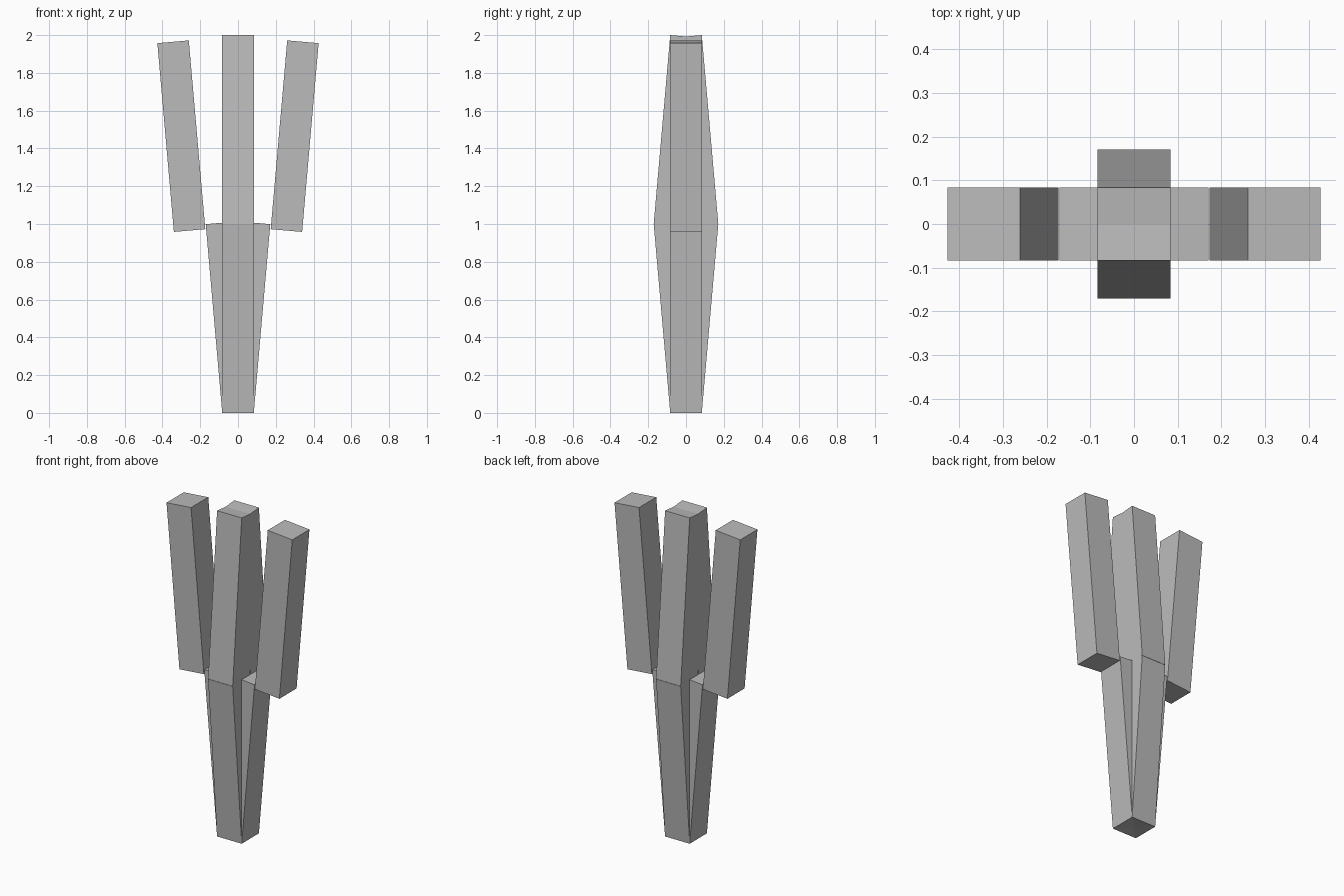
import bpy
import math
from mathutils import Matrix

if "Cube" in bpy.data.objects:
    bpy.data.objects.remove(bpy.data.objects["Cube"])

WIDTH, LENGTH, TILT = 0.167, 1.003, math.radians(5)

grey = bpy.data.materials.new("plain_grey")
grey.diffuse_color = (0.5, 0.5, 0.5, 1)
grey.use_nodes = True
grey.node_tree.nodes["Principled BSDF"].inputs["Base Color"].default_value = grey.diffuse_color


def bar(name, offset, z, lean, turn):
    """Square bar leaning along its local x, then turned about the z axis."""
    bpy.ops.mesh.primitive_cube_add(size=1)
    obj = bpy.context.object
    obj.name = name
    obj.data.transform(
        Matrix.Rotation(turn, 4, 'Z')
        @ Matrix.Translation((offset, 0, z))
        @ Matrix.Rotation(lean, 4, 'Y')
        @ Matrix.Diagonal((WIDTH, WIDTH, LENGTH, 1)))
    obj.data.materials.append(grey)


# Offset and height that put a leaning bar's outer lower edge on the ground
lower_x = LENGTH / 2 * math.sin(TILT) + WIDTH / 2 * (1 - math.cos(TILT))
lower_z = LENGTH / 2 * math.cos(TILT) + WIDTH / 2 * math.sin(TILT)

# Lower trunk: four bars spreading outwards from a shared foot
for i, side in enumerate(("right", "back", "left", "front")):
    bar("lower_bar_" + side, lower_x, lower_z, TILT, i * math.pi / 2)

# Upper trunk: front and back bars leaning in to a shared top
for side, turn in (("back", math.pi / 2), ("front", -math.pi / 2)):
    bar("upper_bar_" + side, lower_x, 2 - lower_z, -TILT, turn)

# Side arms: detached bars continuing the outward lean
for side, turn in (("right", 0), ("left", math.pi)):
    bar("side_arm_" + side, 0.3, 1.465, TILT, turn)
